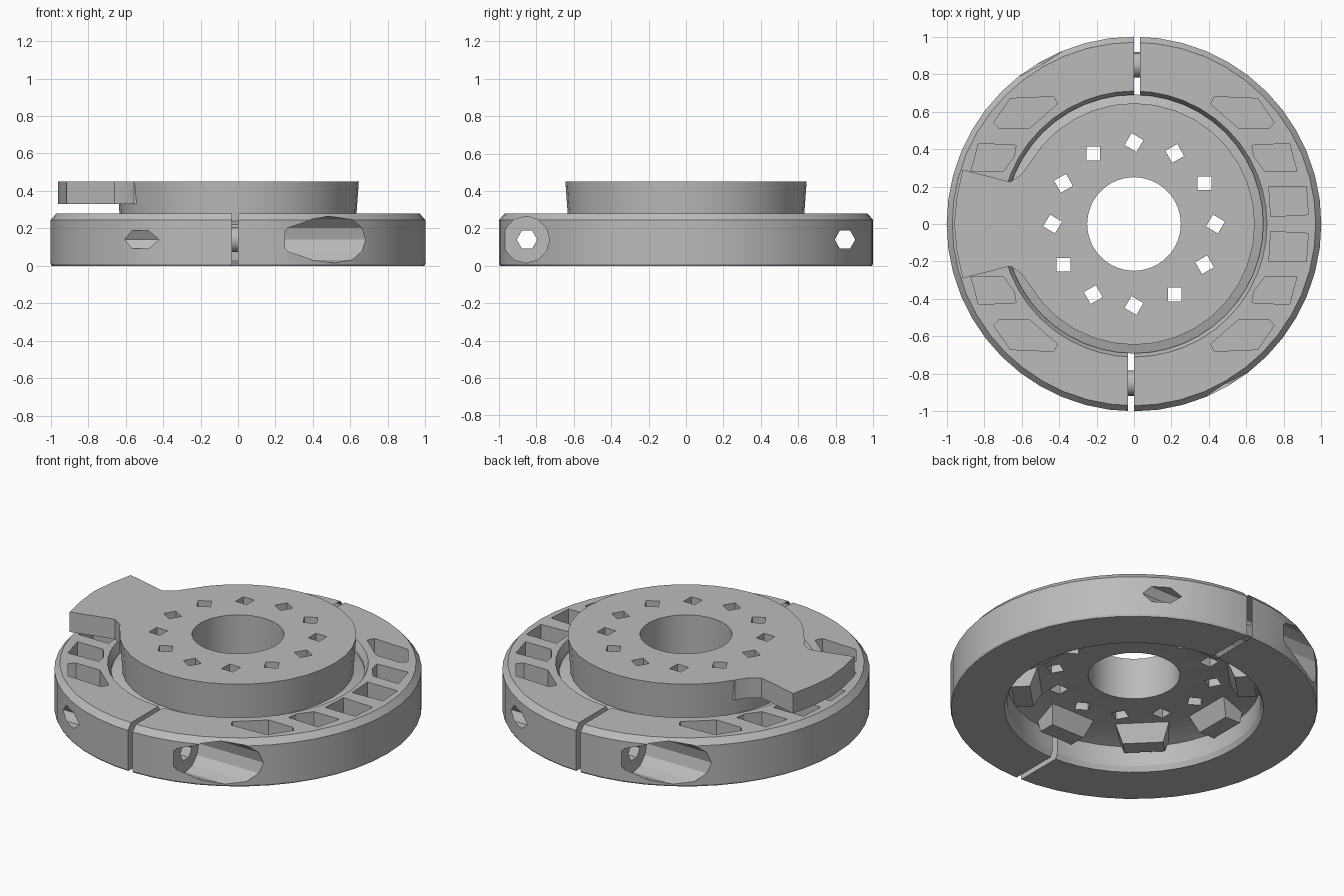
import bpy, bmesh, math
from mathutils import Matrix, Vector

if "Cube" in bpy.data.objects:
    bpy.data.objects.remove(bpy.data.objects["Cube"])

GREY = (0.5, 0.5, 0.5, 1)
metal = bpy.data.materials.new("plain_grey")
metal.use_nodes = True
metal.diffuse_color = GREY
metal.node_tree.nodes["Principled BSDF"].inputs["Base Color"].default_value = GREY


def finish(name, bm):
    bmesh.ops.recalc_face_normals(bm, faces=bm.faces)
    mesh = bpy.data.meshes.new(name)
    bm.to_mesh(mesh)
    bm.free()
    mesh.materials.append(metal)
    ob = bpy.data.objects.new(name, mesh)
    bpy.context.collection.objects.link(ob)
    return ob


def lathe(name, profile, segments):
    """Spin a closed (radius, height) profile around z."""
    bm = bmesh.new()
    rings = []
    for i in range(segments):
        a = math.tau * i / segments
        rings.append([bm.verts.new((r * math.cos(a), r * math.sin(a), z)) for r, z in profile])
    n = len(profile)
    for i in range(segments):
        a, b = rings[i], rings[(i + 1) % segments]
        for j in range(n):
            k = (j + 1) % n
            bm.faces.new((a[j], b[j], b[k], a[k]))
    return finish(name, bm)


def prism(name, points, z0, z1):
    """Extrude a flat outline between two heights."""
    bm = bmesh.new()
    face = bm.faces.new([bm.verts.new((x, y, z0)) for x, y in points])
    ext = bmesh.ops.extrude_face_region(bm, geom=[face])
    top = [v for v in ext["geom"] if isinstance(v, bmesh.types.BMVert)]
    bmesh.ops.translate(bm, verts=top, vec=(0, 0, z1 - z0))
    return finish(name, bm)


def rod(name, x0, x1, y, radius, sides):
    """Rod along x at bolt height."""
    bm = bmesh.new()
    m = Matrix.Translation(((x0 + x1) / 2, y, 0.14)) @ Matrix.Rotation(math.pi / 2, 4, "Y")
    bmesh.ops.create_cone(bm, cap_ends=True, segments=sides, radius1=radius, radius2=radius,
                          depth=abs(x1 - x0), matrix=m)
    return finish(name, bm)


def combine(target, tool, operation="DIFFERENCE"):
    mod = target.modifiers.new("bool", "BOOLEAN")
    mod.operation = operation
    mod.solver = "EXACT"
    mod.object = tool
    bpy.context.view_layer.objects.active = target
    bpy.ops.object.modifier_apply(modifier=mod.name)
    bpy.data.objects.remove(tool)


def smooth(ob):
    bpy.ops.object.select_all(action="DESELECT")
    ob.select_set(True)
    bpy.context.view_layer.objects.active = ob
    bpy.ops.object.shade_smooth_by_angle(angle=math.radians(25))


# Split clamp ring with a chamfered top rim
ring = lathe("clamp_ring", [(0.705, 0), (0.995, 0), (1, 0.01), (1, 0.245), (0.97, 0.28),
                            (0.71, 0.28), (0.69, 0.24), (0.69, 0.03)], 48)

# Open pockets around the top of the ring
pockets = [
    [(0.73, 0.04), (0.93, 0.05), (0.92, 0.2), (0.72, 0.2)],
    [(0.7, 0.28), (0.87, 0.28), (0.83, 0.43), (0.63, 0.42), (0.64, 0.36)],
    [(0.56, 0.51), (0.72, 0.51), (0.75, 0.54), (0.66, 0.67), (0.43, 0.68), (0.41, 0.64)],
]
for outline in pockets:
    for sx in (1, -1):
        for sy in (1, -1):
            combine(ring, prism("cutter", [(x * sx, y * sy) for x, y in outline], 0.08, 0.4))

# Splits and bolt bores, the back being the front turned half round
for s in (1, -1):
    split = [(-0.033 * s, -0.6 * s), (0, -0.6 * s), (0, -1.2 * s), (-0.033 * s, -1.2 * s)]
    combine(ring, prism("cutter", split, -0.1, 0.4))
    combine(ring, rod("cutter", -1.1, 1.1, -0.85 * s, 0.055, 6))
    combine(ring, rod("cutter", 0.25 * s, 1.1 * s, -0.855 * s, 0.125, 12))
smooth(ring)

# Hollow sleeves bridging the splits
for s, name in ((1, "front_sleeve"), (-1, "back_sleeve")):
    sleeve = rod(name, -0.06 * s, 0.03 * s, -0.85 * s, 0.067, 16)
    combine(sleeve, rod("cutter", -0.3, 0.3, -0.85 * s, 0.055, 6))
    smooth(sleeve)

# Raised hub plate with a centre bore and a sloped flange seated in the ring
hub = lathe("hub_plate", [(0.25, 0.2), (0.53, 0.2), (0.692, 0.15), (0.692, 0.22), (0.63, 0.24),
                          (0.645, 0.45), (0.25, 0.45)], 36)

# Side tab reaching over the ring
half = [(-0.45, 0.35), (-0.555, 0.33), (-0.6, 0.265), (-0.66, 0.225), (-0.915, 0.29), (-0.945, 0.15)]
outline = half + [(-0.96, 0)] + [(x, -y) for x, y in reversed(half)]
combine(hub, prism("tab", outline, 0.33, 0.45), "UNION")

# Circle of twelve square holes
for i in range(12):
    a = math.tau * i / 12
    centre = Vector((0.435 * math.cos(a), 0.435 * math.sin(a)))
    corners = []
    for k in range(4):
        t = a + 0.25 + k * math.pi / 2
        corners.append(centre + 0.052 * Vector((math.cos(t), math.sin(t))))
    combine(hub, prism("cutter", [tuple(c) for c in corners], 0.1, 0.6))
smooth(hub)

# Eight tapered lugs under the hub
for i in range(8):
    bm = bmesh.new()
    bmesh.ops.create_cube(bm, size=1)
    for v in bm.verts:
        high, outer = v.co.z > 0, v.co.x > 0
        v.co = (0.66 if outer else (0.51 if high else 0.56),
                math.copysign(0.15 if high else 0.11, v.co.y), 0.21 if high else 0.1)
    bmesh.ops.rotate(bm, verts=bm.verts, matrix=Matrix.Rotation(math.tau * i / 8, 3, "Z"))
    finish("lug_%d" % (i + 1), bm)
